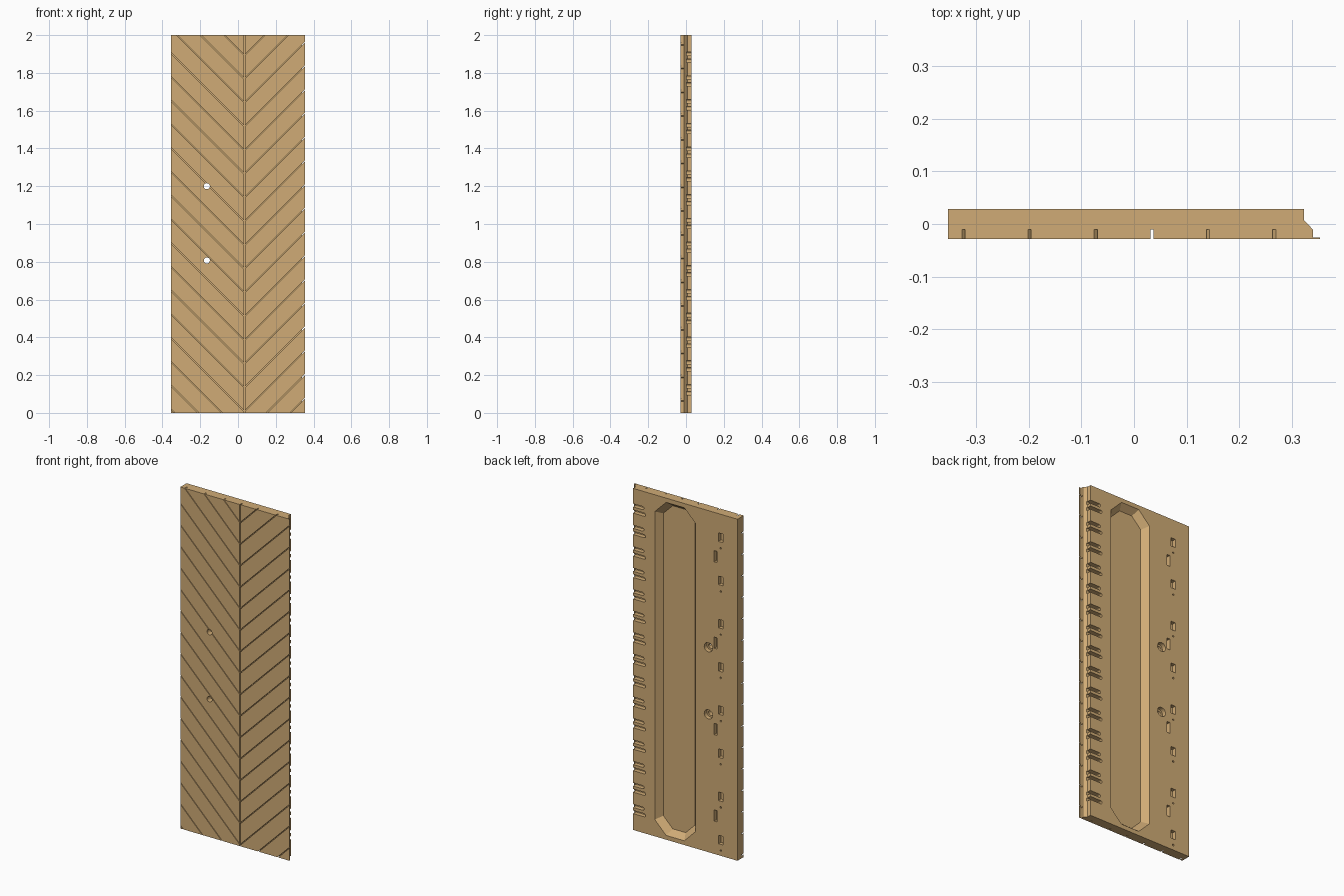
import bpy, bmesh, math

cube = bpy.data.objects.get("Cube")
if cube:
    bpy.data.objects.remove(cube, do_unlink=True)

W, H, D = 0.3535, 2.0, 0.0285      # half width, height, half depth
CENTRE, PITCH, GROOVE = 0.034, 0.1257, 0.006
GROOVE_FLOOR = -0.0105

wood = bpy.data.materials.new("light wood")
wood.diffuse_color = (0.63, 0.41, 0.18, 1)
wood.use_nodes = True
wood.node_tree.nodes["Principled BSDF"].inputs["Base Color"].default_value = wood.diffuse_color


def loft(bm, first, second):
    """Closed solid between two matching loops of points."""
    a = [bm.verts.new(p) for p in first]
    b = [bm.verts.new(p) for p in second]
    bm.faces.new(a)
    bm.faces.new(b[::-1])
    for i in range(len(a)):
        j = (i + 1) % len(a)
        bm.faces.new((a[j], a[i], b[i], b[j]))


def prism_y(bm, outline, y0, y1):
    loft(bm, [(x, y0, z) for x, z in outline], [(x, y1, z) for x, z in outline])


def rect(x, z, w, h):
    return [(x - w / 2, z - h / 2), (x + w / 2, z - h / 2),
            (x + w / 2, z + h / 2), (x - w / 2, z + h / 2)]


def circle(x, z, r, n=24):
    return [(x + r * math.cos(2 * math.pi * i / n),
             z + r * math.sin(2 * math.pi * i / n)) for i in range(n)]


def clipped(x, z, w, h, c):
    """Tall rectangle with its corners cut at an angle."""
    a, b = w / 2, h / 2
    return [(x - a, z - b + c), (x - a + c, z - b), (x + a - c, z - b), (x + a, z - b + c),
            (x + a, z + b - c), (x + a - c, z + b), (x - a + c, z + b), (x - a, z + b - c)]


def make(name, bm):
    bmesh.ops.recalc_face_normals(bm, faces=bm.faces)
    mesh = bpy.data.meshes.new(name)
    bm.to_mesh(mesh)
    bm.free()
    mesh.materials.append(wood)
    obj = bpy.data.objects.new(name, mesh)
    bpy.context.collection.objects.link(obj)
    return obj


# Board with thin front lip and chamfered edge
profile = [(-W, -D), (W, -D), (W, -D + 0.003), (0.34, -D + 0.003),
           (0.34, -0.011), (0.323, 0.007), (0.323, D), (-W, D)]
bm = bmesh.new()
loft(bm, [(x, y, 0) for x, y in profile], [(x, y, H) for x, y in profile])
board = make("chevron_board", bm)


def cut(name, bm):
    cutter = make(name, bm)
    cutter.hide_render = True
    mod = board.modifiers.new(name, 'BOOLEAN')
    mod.operation, mod.solver, mod.object = 'DIFFERENCE', 'EXACT', cutter
    bpy.context.view_layer.objects.active = board
    bpy.ops.object.modifier_apply(modifier=name)
    bpy.data.objects.remove(cutter, do_unlink=True)


# Slanted grooves on both sides of the centre line
for side, reach in (("left", 0.36), ("right", -0.44)):
    bm = bmesh.new()
    for k in range(-4, 17):
        z = 0.008 + k * PITCH
        x1, z1 = CENTRE + reach, z + abs(reach)
        h = GROOVE / 2
        prism_y(bm, [(CENTRE, z - h), (x1, z1 - h), (x1, z1 + h), (CENTRE, z + h)],
                -0.1, GROOVE_FLOOR)
    cut(side + "_grooves", bm)

# Centre groove
bm = bmesh.new()
prism_y(bm, rect(CENTRE, H / 2, GROOVE, H + 0.2), -0.1, GROOVE_FLOOR)
cut("centre_groove", bm)

# Long back recess with sloping walls
bm = bmesh.new()
outer = clipped(0.05, H / 2, 0.264, 1.95, 0.073)
inner = clipped(0.05, H / 2, 0.206, 1.892, 0.061)
loft(bm, [(x, -0.0085, z) for x, z in inner], [(x, D + 0.0001, z) for x, z in outer])
cut("back_recess", bm)

# Paired slots along the stepped edge, with rounded inner ends
bm = bmesh.new()
for i in range(15):
    for dz, tip in ((0.02, 0.262), (-0.016, 0.252)):
        z, r = 0.121 + i * PITCH + dz, 0.0095
        arc = [(tip - r * math.sin(t * math.pi / 6), z + r * math.cos(t * math.pi / 6))
               for t in range(7)]
        prism_y(bm, arc + [(0.4, z - r), (0.4, z + r)], 0.003, 0.1)
cut("edge_slots", bm)

# Back mounting slots and pin holes
bm = bmesh.new()
for i in range(8):
    z = 0.092 + i * 0.2529
    prism_y(bm, rect(-0.245, z, 0.028, 0.05), 0.005, 0.1)
    prism_y(bm, circle(-0.245, z - 0.062, 0.005, 8), 0.005, 0.1)
for i in range(4):
    prism_y(bm, rect(-0.212, 0.225 + i * 0.506, 0.02, 0.066), 0.005, 0.1)
cut("mounting_slots", bm)

# Two through holes, wider at the back
for name, radius, start in (("bolt_holes", 0.016, -0.1), ("counterbores", 0.027, 0.004)):
    bm = bmesh.new()
    for z in (0.807, 1.2):
        prism_y(bm, circle(-0.165, z, radius), start, 0.1)
    cut(name, bm)
